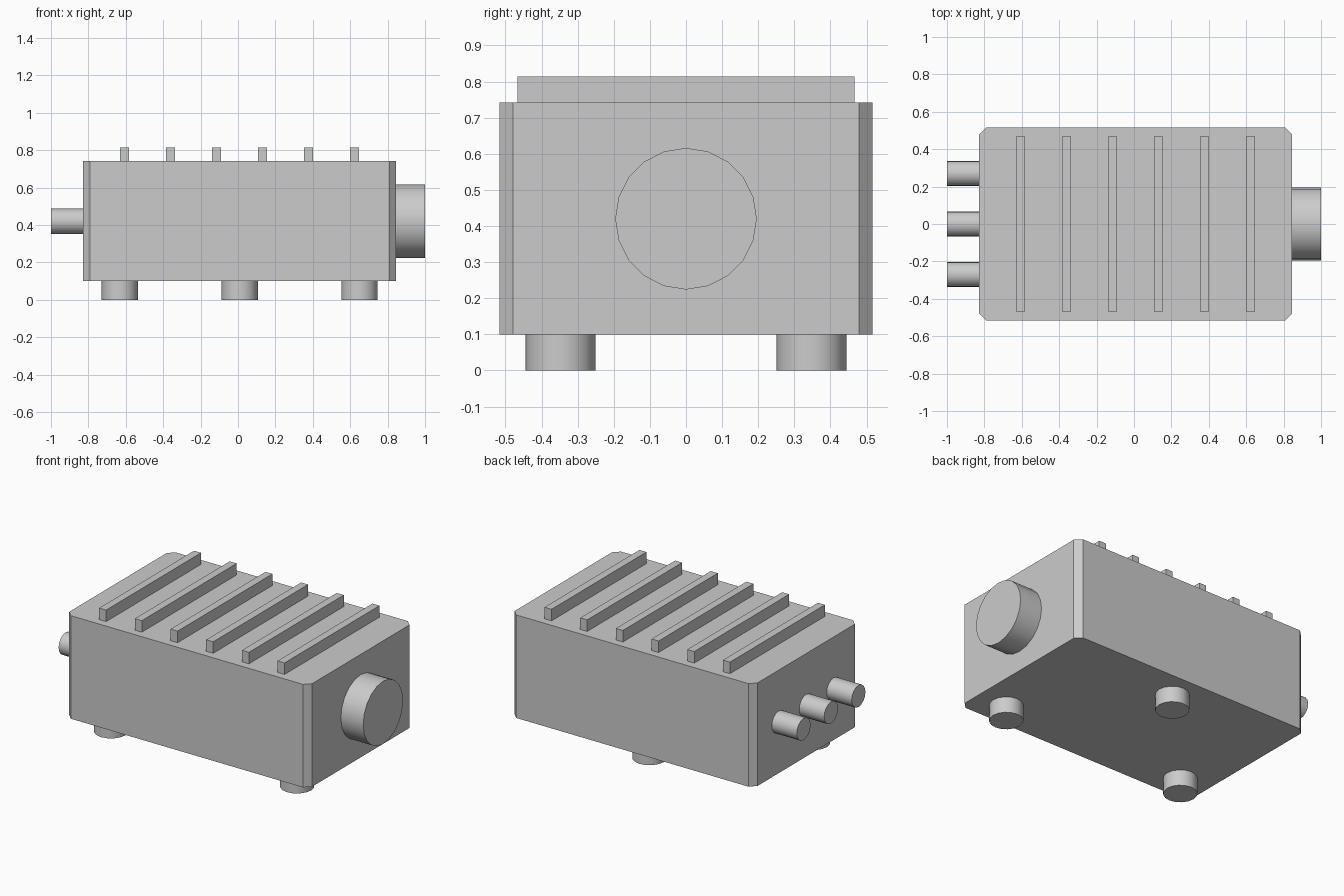
import bpy
import math

default = bpy.data.objects.get("Cube")
if default:
    bpy.data.objects.remove(default, do_unlink=True)

# One grey material for everything
grey = bpy.data.materials.new("plain_grey")
grey.use_nodes = True
colour = (0.6, 0.6, 0.6, 1)
grey.diffuse_color = colour
grey.node_tree.nodes["Principled BSDF"].inputs["Base Color"].default_value = colour


def finish(name):
    ob = bpy.context.object
    ob.name = name
    ob.data.materials.append(grey)
    return ob


def box(name, low, high):
    centre = [(a + b) / 2 for a, b in zip(low, high)]
    bpy.ops.mesh.primitive_cube_add(size=1, location=centre)
    ob = finish(name)
    ob.scale = [b - a for a, b in zip(low, high)]
    bpy.ops.object.transform_apply(location=False, rotation=False, scale=True)
    return ob


def cylinder(name, radius, length, centre, sides, along_x=False):
    turn = (0, math.pi / 2, 0) if along_x else (0, 0, 0)
    bpy.ops.mesh.primitive_cylinder_add(vertices=sides, radius=radius, depth=length,
                                        location=centre, rotation=turn)
    ob = finish(name)
    bpy.ops.object.shade_smooth_by_angle(angle=math.radians(40))
    return ob


MID_X = 0.009
BASE, TOP = 0.1, 0.742
PORT_Z = 0.42

# Housing with its four vertical edges chamfered
body = box("housing", (-0.828, -0.516, BASE), (0.846, 0.516, TOP))
weights = body.data.attributes.new("bevel_weight_edge", "FLOAT", "EDGE")
for edge in body.data.edges:
    a, b = (body.data.vertices[i].co for i in edge.vertices)
    weights.data[edge.index].value = 1.0 if abs(a.z - b.z) > 0.1 else 0.0
chamfer = body.modifiers.new("corner_chamfer", "BEVEL")
chamfer.limit_method = "WEIGHT"
chamfer.width = 0.037
chamfer.segments = 1

# Cooling ribs across the top
for i in range(6):
    x = MID_X + (i - 2.5) * 0.246
    box(f"rib_{i + 1}", (x - 0.024, -0.467, TOP), (x + 0.024, 0.467, 0.814))

# Large round port on the left end
cylinder("large_port", 0.196, 0.154, (0.923, 0, PORT_Z), 20, True)

# Three small plugs on the right end
for i in (-1, 0, 1):
    cylinder(f"plug_{i + 2}", 0.068, 0.172, (-0.914, i * 0.27, PORT_Z), 16, True)

# Three feet: two at the front, one at the back
for name, x, y in (("front_foot_right", -0.641, -0.347),
                   ("front_foot_left", 0.641, -0.347),
                   ("back_foot", 0, 0.347)):
    cylinder(name, 0.097, BASE, (MID_X + x, y, BASE / 2), 16)
